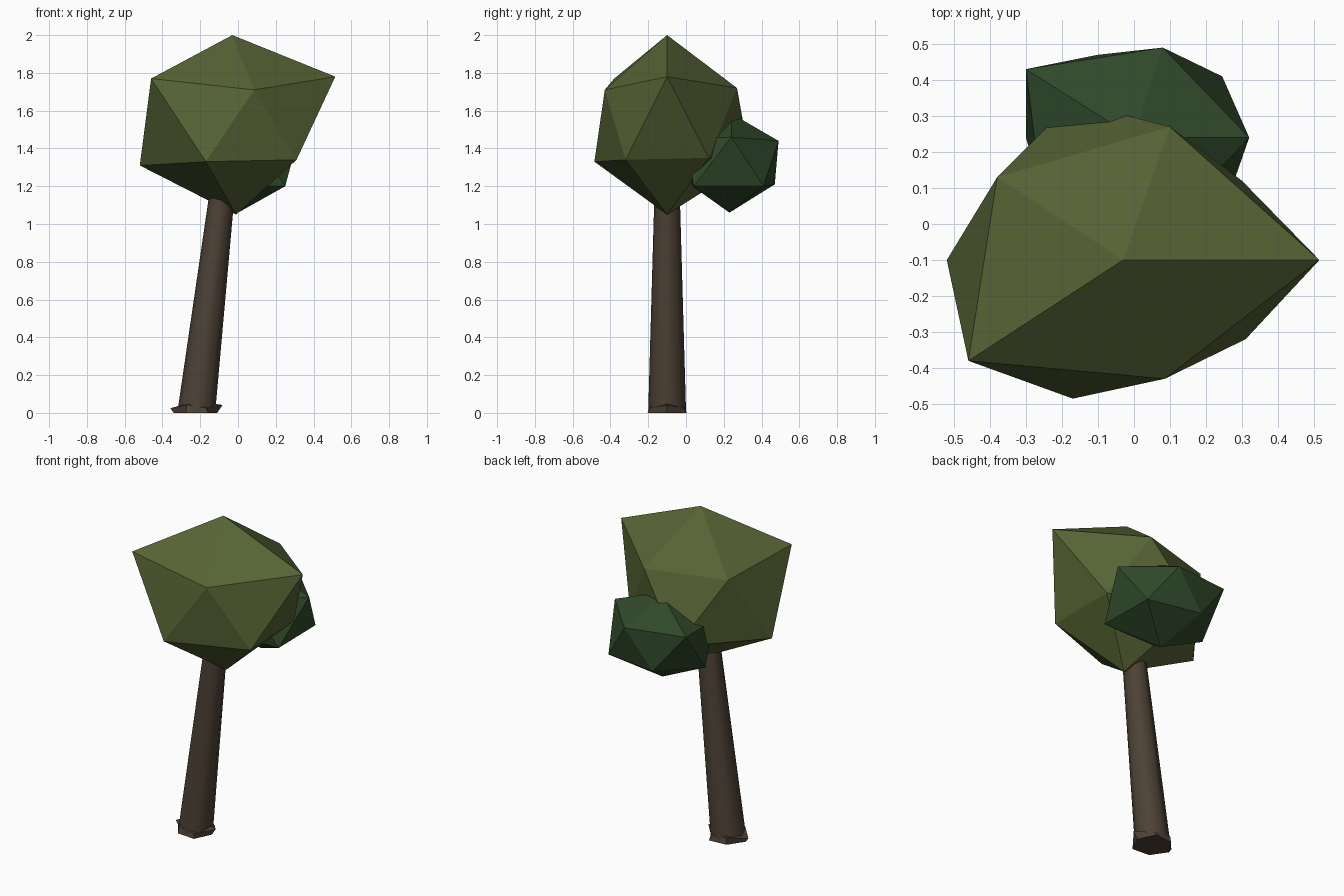
import bpy
import math

cube = bpy.data.objects.get("Cube")
if cube:
    bpy.data.objects.remove(cube, do_unlink=True)


def material(name, rgb):
    mat = bpy.data.materials.new(name)
    mat.use_nodes = True
    mat.diffuse_color = (*rgb, 1)
    mat.node_tree.nodes["Principled BSDF"].inputs["Base Color"].default_value = (*rgb, 1)
    return mat


olive = material("olive leaves", (0.093, 0.125, 0.034))
forest = material("dark green leaves", (0.029, 0.066, 0.023))
bark = material("brown bark", (0.074, 0.053, 0.036))


def add_mesh(name, verts, faces, mat):
    mesh = bpy.data.meshes.new(name)
    mesh.from_pydata(verts, [], faces)
    mesh.materials.append(mat)
    obj = bpy.data.objects.new(name, mesh)
    bpy.context.collection.objects.link(obj)
    return obj


def leaf_blob(name, top, upper, lower, bottom, mat):
    """Uneven twenty-sided blob: two staggered rings of five between two poles."""
    n = len(upper)
    last = 2 * n + 1
    faces = []
    for i in range(n):
        j = (i + 1) % n
        u, v, a, b = 1 + i, 1 + j, 1 + n + i, 1 + n + j
        faces += [(0, u, v), (u, a, v), (v, a, b), (a, last, b)]
    return add_mesh(name, [top, *upper, *lower, bottom], faces, mat)


def ring(center, radii, heights, n):
    """Ring of points; radii and heights repeat around it."""
    return [(center[0] + radii[i % len(radii)] * math.cos(math.tau * i / n),
             center[1] + radii[i % len(radii)] * math.sin(math.tau * i / n),
             center[2] + heights[i % len(heights)]) for i in range(n)]


def loft(name, rings, mat):
    n = len(rings[0])
    faces = [tuple(reversed(range(n)))]
    for k in range(len(rings) - 1):
        for i in range(n):
            j = (i + 1) % n
            faces.append((k * n + i, k * n + j, (k + 1) * n + j, (k + 1) * n + i))
    faces.append(tuple(range((len(rings) - 1) * n, len(rings) * n)))
    return add_mesh(name, [p for r in rings for p in r], faces, mat)


# Main crown
leaf_blob(
    "large_crown", (-0.03, -0.10, 2.0),
    [(0.515, -0.10, 1.78), (0.10, 0.27, 1.72), (-0.38, 0.13, 1.72),
     (-0.46, -0.38, 1.77), (0.085, -0.43, 1.71)],
    [(0.30, 0.12, 1.35), (-0.17, 0.34, 1.33), (-0.52, -0.10, 1.31),
     (-0.17, -0.485, 1.33), (0.31, -0.32, 1.34)],
    (-0.01, -0.10, 1.05), olive)

# Smaller crown behind
leaf_blob(
    "small_crown", (0.0, 0.24, 1.585),
    [(0.32, 0.24, 1.46), (0.08, 0.49, 1.44), (-0.30, 0.43, 1.46),
     (-0.26, 0.10, 1.43), (0.09, 0.0, 1.45)],
    [(0.245, 0.41, 1.20), (-0.10, 0.47, 1.21), (-0.30, 0.24, 1.20),
     (-0.10, 0.02, 1.21), (0.25, 0.04, 1.20)],
    (0.0, 0.23, 1.06), forest)

# Leaning, tapered trunk
trunk = loft("trunk", [ring((-0.22, -0.10, 0.01), [0.10], [0], 8),
                       ring((-0.08, -0.10, 1.2), [0.066], [0], 8)], bark)
bpy.context.view_layer.objects.active = trunk
trunk.select_set(True)
bpy.ops.object.shade_smooth_by_angle(angle=math.radians(50))

# Ragged root flare around the base
base = (-0.22, -0.10, 0)
loft("root_flare", [ring(base, [0.11, 0.12], [0], 6),
                    ring(base, [0.138, 0.105, 0.105], [0.042, 0.025], 6),
                    ring(base, [0.085], [0.05, 0.035], 6)], bark)
